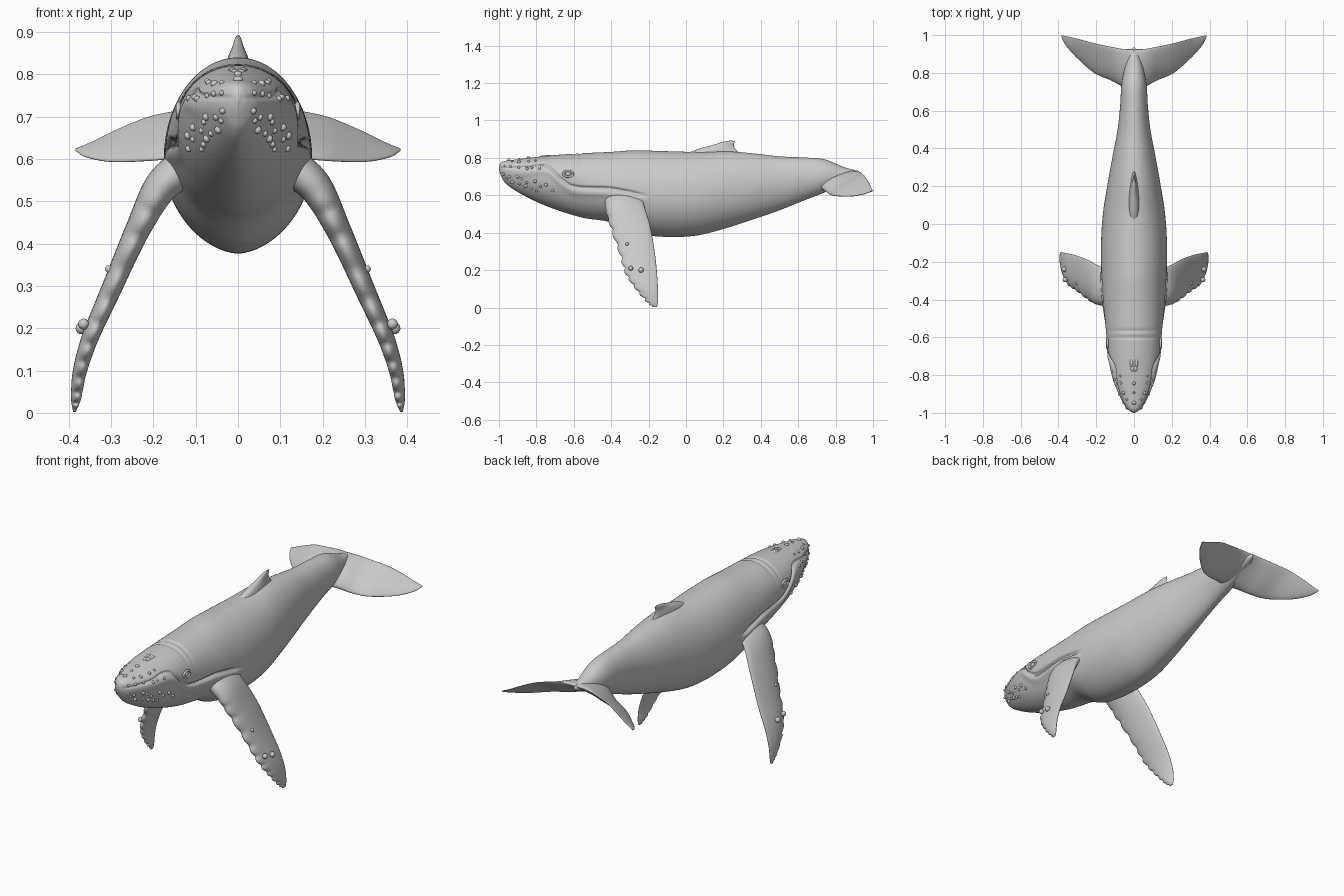
import bpy, bmesh, math, random
from mathutils import Vector, Matrix

if "Cube" in bpy.data.objects:
    bpy.data.objects.remove(bpy.data.objects["Cube"])
random.seed(4)


def finish(name, bm):
    bmesh.ops.recalc_face_normals(bm, faces=bm.faces[:])
    me = bpy.data.meshes.new(name)
    bm.to_mesh(me)
    bm.free()
    me.polygons.foreach_set("use_smooth", [True] * len(me.polygons))
    ob = bpy.data.objects.new(name, me)
    bpy.context.collection.objects.link(ob)
    return ob


def loft(bm, rings):
    vr = [[bm.verts.new(p) for p in r] for r in rings]
    n = len(vr[0])
    for a, b in zip(vr, vr[1:]):
        for i in range(n):
            bm.faces.new((a[i], a[(i + 1) % n], b[(i + 1) % n], b[i]))
    bm.faces.new(vr[0])
    bm.faces.new(vr[-1])


def interp(table, y):
    """Smooth interpolation of rows (key, values...) at key y."""
    i = 0
    while i < len(table) - 2 and y > table[i + 1][0]:
        i += 1
    a, b = table[i], table[i + 1]
    p, q = table[max(i - 1, 0)], table[min(i + 2, len(table) - 1)]
    h = b[0] - a[0]
    t = min(max((y - a[0]) / h, 0), 1)
    out = []
    for k in range(1, len(a)):
        m0 = (b[k] - p[k]) / (b[0] - p[0]) * h
        m1 = (q[k] - a[k]) / (q[0] - a[0]) * h
        out.append((2*t**3 - 3*t*t + 1) * a[k] + (t**3 - 2*t*t + t) * m0
                   + (3*t*t - 2*t**3) * b[k] + (t**3 - t*t) * m1)
    return out


# Body stations: y, half width, top z, bottom z, widest z
BODY = [
    (-1.0, .004, .755, .735, .745), (-.992, .02, .772, .71, .745),
    (-.97, .043, .783, .67, .745), (-.92, .07, .79, .63, .74),
    (-.82, .108, .802, .575, .725), (-.7, .135, .815, .525, .70),
    (-.55, .15, .825, .48, .67), (-.4, .165, .832, .455, .63),
    (-.28, .172, .84, .40, .61), (-.12, .175, .836, .378, .60),
    (.05, .165, .832, .384, .60), (.2, .142, .836, .42, .62),
    (.35, .115, .825, .468, .645), (.5, .087, .808, .52, .67),
    (.63, .073, .802, .572, .69), (.74, .066, .792, .615, .70),
    (.84, .045, .752, .665, .705), (.9, .025, .735, .69, .713),
    (.935, .004, .722, .71, .715)]
# Mouth line: y, z
MOUTH = [(-1, .745), (-.86, .75), (-.74, .757), (-.67, .69), (-.6, .647),
         (-.4, .635), (-.22, .60)]


def surf(y, a):
    w, top, bot, mid = interp(BODY, y)
    c, s = math.cos(a), math.sin(a)
    x = w * math.copysign(abs(c) ** (1.0 if s > 0 else 1.15), c)
    z = mid + s * ((top - mid) if s > 0 else (mid - bot))
    if y < -.2:  # mouth groove and fuller lower lip
        fade = min(1, (-.2 - y) / .08)
        d = z - interp(MOUTH, y)[0]
        x *= 1 + fade * (.04 * math.exp(-((d + .03) / .02) ** 2)
                         - .10 * math.exp(-(d / .007) ** 2))
    if s > 0:  # neck folds behind the blowhole
        for f in (-.60, -.565):
            z -= .005 * s * math.exp(-((y - f) / .008) ** 2)
    return Vector((x, y, z))


# Body
bm = bmesh.new()
NR, NA = 250, 220
ys = [-1 + 1.935 * (i / NR) ** 1.4 for i in range(NR + 1)]
loft(bm, [[surf(y, 2 * math.pi * k / NA) for k in range(NA)] for y in ys])
finish("body", bm)


def wing(name, secs, mirror=True, knobs=0, steps=90, n=36):
    """Loft a fin: sections are (leading xyz, trailing xyz, thickness)."""
    rows = [(i, *le, *te, t) for i, (le, te, t) in enumerate(secs)]
    end = len(secs) - 1

    def at(u):
        v = interp(rows, u)
        return Vector(v[:3]), Vector(v[3:6]), max(v[6], .002)
    rings = []
    for j in range(steps + 1):
        u = end * j / steps
        le, te, th = at(u)
        l0, t0, _ = at(max(u - .05, 0))
        l1, t1, _ = at(min(u + .05, end))
        nrm = ((l1 + t1) - (l0 + t0)).cross(te - le).normalized()
        bump = knobs * abs(math.sin(u * 6)) * min(1, max(0, u - 1))
        ring = []
        for k in range(n):
            a = 2 * math.pi * k / n
            c = (1 - math.cos(a)) / 2
            p = le.lerp(te, c) + nrm * (th / 2 * math.sin(a) * (1.2 - .6 * c))
            ring.append(p + (le - te).normalized() * bump * (1 - c) ** 3)
        rings.append(ring)
    bm = bmesh.new()
    for s in ((1, -1) if mirror else (1,)):
        loft(bm, [[(p.x * s, p.y, p.z) for p in r] for r in rings])
    return finish(name, bm)


# Long knobbly flippers
wing("flippers", [
    ((.11, -.435, .585), (.11, -.235, .60), .10),
    ((.18, -.43, .53), (.18, -.225, .55), .085),
    ((.235, -.395, .43), (.245, -.19, .43), .062),
    ((.30, -.345, .285), (.31, -.165, .28), .05),
    ((.345, -.313, .18), (.355, -.155, .18), .042),
    ((.37, -.26, .10), (.38, -.15, .10), .034),
    ((.38, -.205, .035), (.388, -.15, .035), .024),
    ((.386, -.17, .002), (.388, -.155, .002), .006)], knobs=.013)

# Tail flukes, rising toward the trailing edge
wing("tail_flukes", [
    ((0, .70, .65), (0, .925, .727), .07),
    ((.07, .735, .63), (.06, .927, .727), .06),
    ((.13, .765, .608), (.13, .94, .716), .04),
    ((.21, .80, .597), (.21, .957, .70), .026),
    ((.30, .878, .594), (.285, .977, .67), .018),
    ((.36, .945, .605), (.34, .99, .643), .013),
    ((.384, .99, .62), (.382, .999, .625), .006)])

# Dorsal fin
wing("dorsal_fin", [
    ((0, -.04, .80), (0, .32, .80), .075),
    ((0, .05, .842), (0, .272, .838), .05),
    ((0, .14, .868), (0, .256, .862), .028),
    ((0, .20, .886), (0, .259, .882), .016),
    ((0, .24, .893), (0, .262, .890), .006)], mirror=False)


def bumps(name, items):
    """Balls at (point, radius, scale), mirrored left and right."""
    bm = bmesh.new()
    for p, r, sc in items:
        for s in (1, -1):
            m = Matrix.Translation((p[0] * s, p[1], p[2])) @ Matrix.Diagonal((*sc, 1))
            bmesh.ops.create_uvsphere(bm, u_segments=12, v_segments=8, radius=r, matrix=m)
    return finish(name, bm)


# Head tubercles in rows along both jaws and the crown
ONE = (1, 1, 1)
items = []
for deg, y0, y1, count in ((-22, -.97, -.72, 9), (-38, -.96, -.80, 6),
                           (14, -.97, -.78, 6), (50, -.93, -.80, 4), (84, -.95, -.84, 3)):
    for i in range(count):
        y = y0 + (y1 - y0) * i / (count - 1) + random.uniform(-.008, .008)
        a = math.radians(deg + random.uniform(-6, 6))
        items.append((surf(y, a), random.uniform(.006, .010), ONE))
bumps("head_tubercles", items)

# Barnacles on the flippers
bumps("flipper_barnacles", [((.305, -.315, .34), .009, ONE),
                            ((.365, -.295, .21), .013, ONE),
                            ((.37, -.24, .20), .014, ONE)])

# Blowhole: paired lips on the crown
bumps("blowhole", [((.013, -.735, .808), .012, (.8, 2.0, .7)),
                   ((.008, -.765, .807), .010, (1, 1.6, .6))])

# Eyes with a lid ring
eye = surf(-.63, math.radians(12))
bumps("eyes", [(eye, .013, (.6, 1.2, .9))])
bm = bmesh.new()
for s in (1, -1):
    rings = []
    for i in range(25):
        t = 2 * math.pi * i / 24
        rings.append([(s * (eye.x + .001 + .006 * math.sin(b)),
                       eye.y + math.cos(t) * (.026 + .006 * math.cos(b)),
                       eye.z + math.sin(t) * (.016 + .006 * math.cos(b)))
                      for b in (2 * math.pi * k / 8 for k in range(8))])
    loft(bm, rings)
finish("eyelids", bm)
